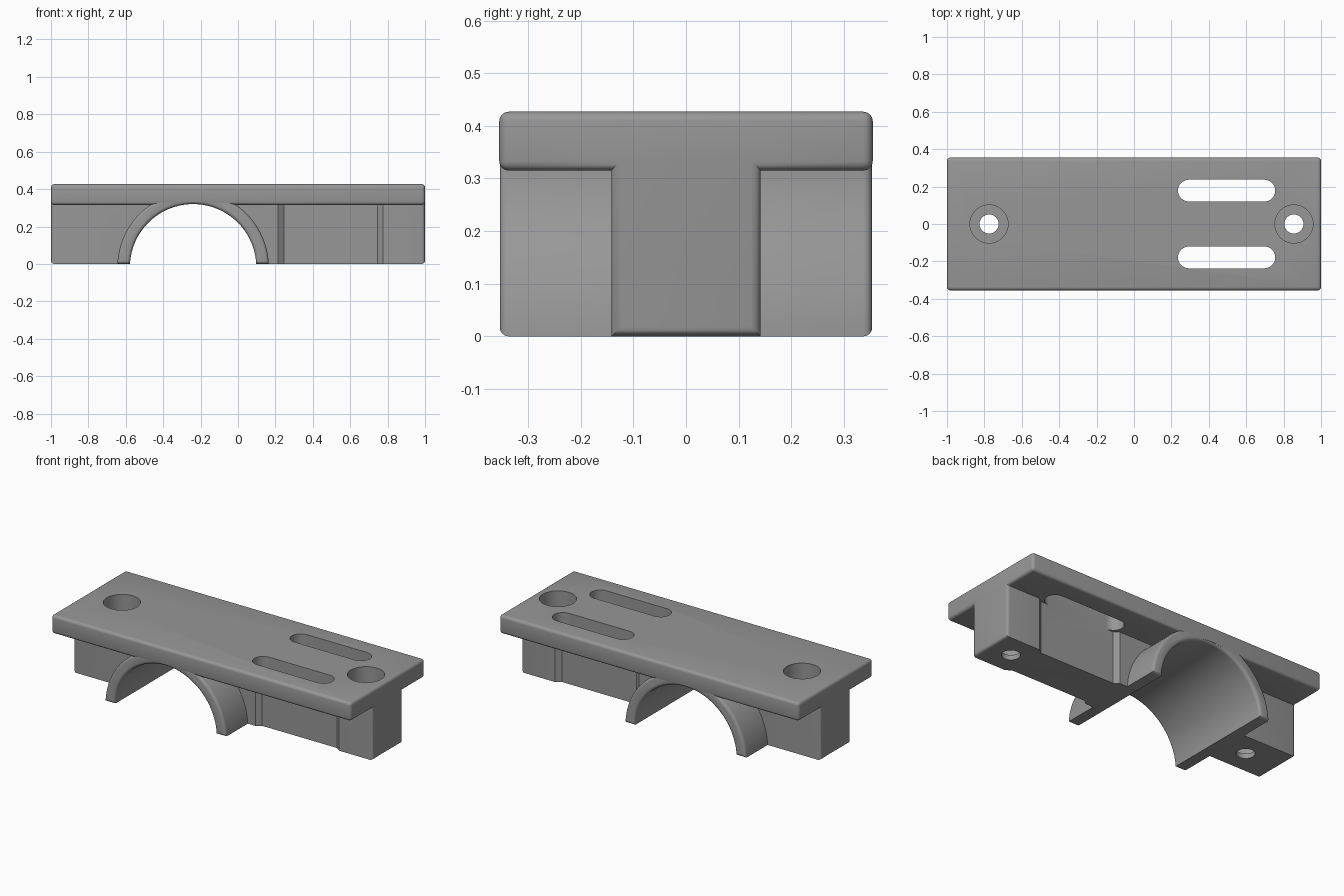
import bpy, bmesh, math

if "Cube" in bpy.data.objects:
    bpy.data.objects.remove(bpy.data.objects["Cube"])

grey = bpy.data.materials.new("grey_plastic")
grey.diffuse_color = (0.31, 0.31, 0.31, 1)
grey.use_nodes = True
grey.node_tree.nodes["Principled BSDF"].inputs["Base Color"].default_value = grey.diffuse_color
HALF_Y, STEM_Y, UNDER, TOP = 0.355, 0.142, 0.315, 0.427
ARCH_X, ARCH_Z, R_IN, R_OUT = -0.24, -0.018, 0.338, 0.405


def prism(name, points, vec, bevel=None, width=0.018):
    """Extrude a closed outline along vec; bevel the edges chosen by a rule."""
    bm = bmesh.new()
    face = bm.faces.new([bm.verts.new(p) for p in points])
    new = bmesh.ops.extrude_face_region(bm, geom=[face])["geom"]
    bmesh.ops.translate(bm, vec=vec, verts=[g for g in new if isinstance(g, bmesh.types.BMVert)])
    bmesh.ops.recalc_face_normals(bm, faces=bm.faces)
    if bevel:
        edges = [e for e in bm.edges if bevel(e.verts[0].co, e.verts[1].co)]
        bmesh.ops.bevel(bm, geom=edges, offset=width, segments=4, profile=0.5,
                        affect='EDGES', clamp_overlap=True)
    mesh = bpy.data.meshes.new(name)
    bm.to_mesh(mesh)
    bm.free()
    mesh.materials.append(grey)
    ob = bpy.data.objects.new(name, mesh)
    bpy.context.collection.objects.link(ob)
    return ob


def arc(cx, cy, r, a0, a1, n):
    return [(cx + r * math.cos(a0 + (a1 - a0) * i / n),
             cy + r * math.sin(a0 + (a1 - a0) * i / n)) for i in range(n + 1)]


def select(ob):
    bpy.ops.object.select_all(action='DESELECT')
    ob.select_set(True)
    bpy.context.view_layer.objects.active = ob


def cut(ob, cutter):
    select(ob)
    mod = ob.modifiers.new("cut", 'BOOLEAN')
    mod.operation, mod.solver, mod.object = 'DIFFERENCE', 'EXACT', cutter
    bpy.ops.object.modifier_apply(modifier=mod.name)
    bpy.data.objects.remove(cutter)


def upright(name, outline, z0, z1):
    return prism(name, [(x, y, z0) for x, y in outline], (0, 0, z1 - z0))


# T-shaped body: wide plate on a narrow stem, rounded at the ends and plate rims
half = [(STEM_Y, 0), (STEM_Y, UNDER), (HALF_Y, UNDER), (HALF_Y, TOP)]
profile = half + [(-y, z) for y, z in reversed(half)]
body = prism("plate_and_stem", [(-1, y, z) for y, z in profile], (2, 0, 0),
             lambda a, b: abs(a.x - b.x) < 0.01 or (abs(a.y) > 0.3 and abs(b.y) > 0.3))

# Pipe opening through the stem
ring = arc(ARCH_X, ARCH_Z, R_IN + 0.012, 0, 2 * math.pi, 96)[:-1]
cut(body, prism("pipe_cutter", [(x, -0.5, z) for x, z in ring], (0, 1, 0)))

# Counterbored screw holes
for x in (-0.775, 0.855):
    for r, z0 in ((0.102, 0.03), (0.051, -0.1)):
        cut(body, upright("screw_cutter", arc(x, 0, r, 0, 2 * math.pi, 48)[:-1], z0, 0.6))

# Strap slots through the plate and matching recesses in the stem sides
for s in (1, -1):
    r, y = 0.0585, 0.1785 * s
    slot = (arc(0.755 - r, y, r, -math.pi / 2, math.pi / 2, 16)
            + arc(0.235 + r, y, r, math.pi / 2, math.pi * 1.5, 16))
    recess = [(0.215, 0.142), (0.245, 0.12), (0.745, 0.12), (0.775, 0.142),
              (0.775, 0.16), (0.215, 0.16)]
    cut(body, upright("recess_cutter", [(x, v * s) for x, v in recess], -0.1, UNDER + 0.0005))
    cut(body, upright("slot_cutter", slot, 0.2, 0.6))

# Half-round saddle with rounded rims, its feet flat on the ground
a_out, a_in = math.asin(-ARCH_Z / R_OUT), math.asin(-ARCH_Z / R_IN)
outline = (arc(ARCH_X, ARCH_Z, R_OUT, a_out, math.pi - a_out, 64)
           + arc(ARCH_X, ARCH_Z, R_IN, math.pi - a_in, a_in, 64))
saddle = prism("pipe_saddle", [(x, -HALF_Y + 0.001, z) for x, z in outline],
               (0, 2 * HALF_Y - 0.002, 0), lambda a, b: abs(a.y - b.y) < 0.01)

for ob in (body, saddle):
    select(ob)
    bpy.ops.object.shade_smooth_by_angle(angle=math.radians(30))
